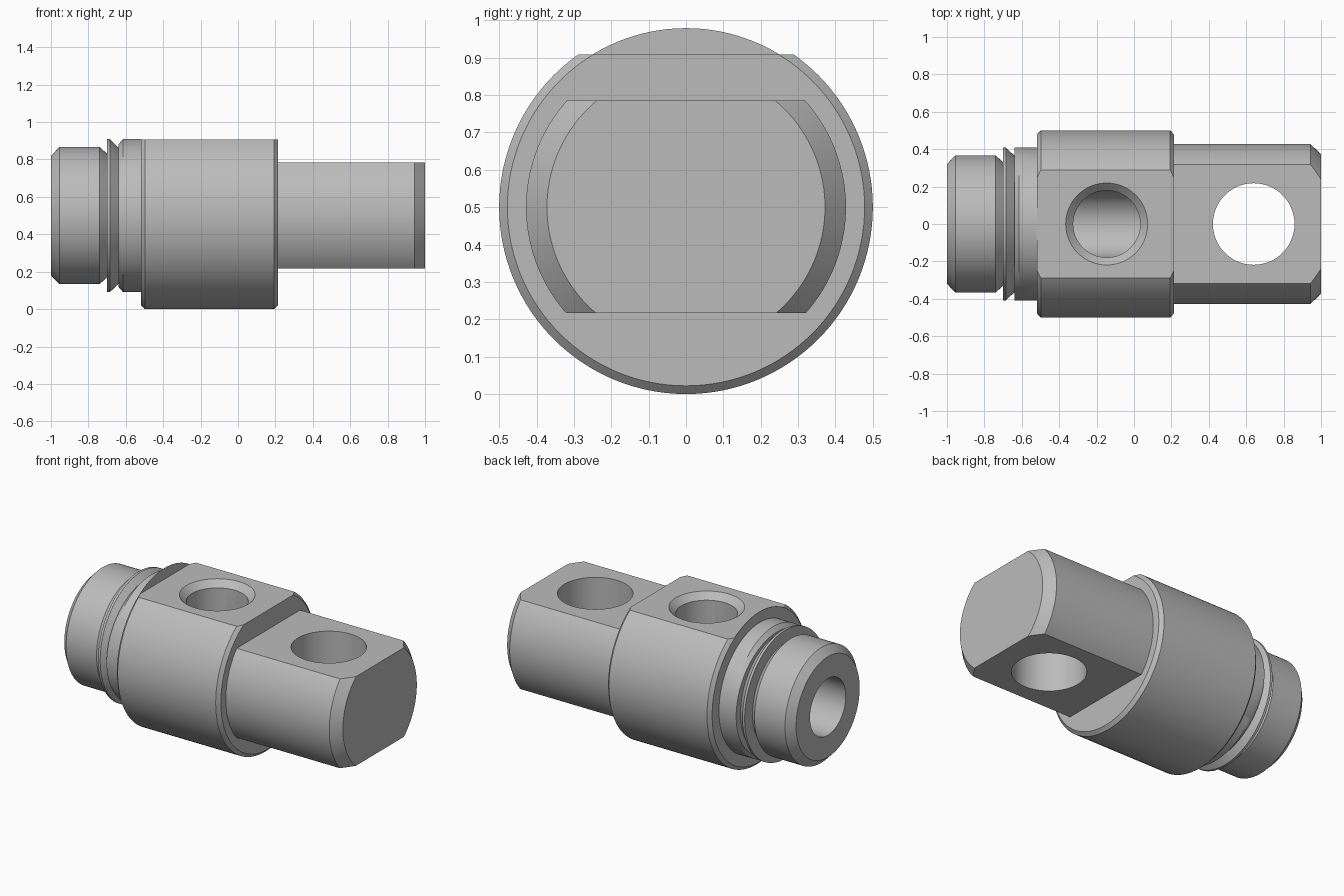
import bpy, bmesh, math
from mathutils import Matrix

if "Cube" in bpy.data.objects:
    bpy.data.objects.remove(bpy.data.objects["Cube"])

AXIS_Z = 0.5
SEGMENTS = 128

steel = bpy.data.materials.new("grey steel")
steel.use_nodes = True
GREY = (0.5, 0.5, 0.5, 1)
steel.diffuse_color = GREY
steel.node_tree.nodes["Principled BSDF"].inputs["Base Color"].default_value = GREY


def finish(name, bm):
    bmesh.ops.recalc_face_normals(bm, faces=bm.faces)
    mesh = bpy.data.meshes.new(name)
    bm.to_mesh(mesh)
    bm.free()
    mesh.materials.append(steel)
    obj = bpy.data.objects.new(name, mesh)
    bpy.context.collection.objects.link(obj)
    return obj


def lathe(name, profile, matrix):
    """Turn (position, radius[, height scale]) points about local x, cap both ends."""
    bm = bmesh.new()
    rings = []
    for x, r, *scale in profile:
        squash = scale[0] if scale else 1
        ring = []
        for i in range(SEGMENTS):
            a = math.tau * i / SEGMENTS
            ring.append(bm.verts.new((x, r * math.cos(a), r * math.sin(a) * squash)))
        rings.append(ring)
    for a, b in zip(rings, rings[1:]):
        for i in range(SEGMENTS):
            j = (i + 1) % SEGMENTS
            bm.faces.new((a[i], a[j], b[j], b[i]))
    bm.faces.new(rings[0])
    bm.faces.new(rings[-1])
    bm.transform(matrix)
    return finish(name, bm)


def box(name, low, high):
    bm = bmesh.new()
    bmesh.ops.create_cube(bm, size=1)
    for v in bm.verts:
        v.co = [h if c > 0 else l for c, l, h in zip(v.co, low, high)]
    return finish(name, bm)


def cut(target, cutter, operation="DIFFERENCE"):
    """Apply a boolean and discard the cutter."""
    mod = target.modifiers.new(cutter.name, "BOOLEAN")
    mod.operation = operation
    mod.solver = "EXACT"
    mod.object = cutter
    bpy.context.view_layer.update()
    graph = bpy.context.evaluated_depsgraph_get()
    mesh = bpy.data.meshes.new_from_object(target.evaluated_get(graph))
    target.modifiers.clear()
    target.data = mesh
    bpy.data.objects.remove(cutter)


along_x = Matrix.Translation((0, 0, AXIS_Z))


def upright(x):
    return Matrix.Translation((x, 0, 0)) @ Matrix.Rotation(-math.pi / 2, 4, "Y")


# Turned body: chamfered spigot, retaining ring, shoulder and main barrel
body = lathe("valve_body", [
    (-1, 0.32), (-0.955, 0.367), (-0.74, 0.367), (-0.7, 0.33),
    (-0.7, 0.409), (-0.685, 0.409), (-0.64, 0.365),
    (-0.64, 0.409, 0.93), (-0.615, 0.409), (-0.519, 0.409),
    (-0.519, 0.478), (-0.498, 0.5), (0.193, 0.5), (0.214, 0.478),
], along_x)
cut(body, box("top_flat_cutter", (-0.518, -1, 0.908), (0.4, 1, 1.2)))

# Axial bore meeting the chamfered port on top
cut(body, lathe("bore_cutter", [(-1.1, 0.18), (0.05, 0.18)], along_x))
cut(body, lathe("port_cutter", [
    (AXIS_Z, 0.179), (0.868, 0.179), (0.908, 0.219), (1, 0.219)], upright(-0.146)))

# Flattened tongue with a chamfered end and a through hole
tongue = lathe("tongue", [
    (0.2, 0.428), (0.943, 0.428), (1, 0.372)], along_x)
cut(tongue, box("tongue_flats", (0.1, -1, 0.217), (1.2, 1, 0.785)), "INTERSECT")
cut(tongue, lathe("pin_hole_cutter", [(0, 0.218), (1, 0.218)], upright(0.64)))

# Smooth curved walls, sharp machined edges
bpy.ops.object.select_all(action="DESELECT")
for part in (body, tongue):
    part.select_set(True)
bpy.context.view_layer.objects.active = body
bpy.ops.object.shade_smooth_by_angle(angle=math.radians(25))
